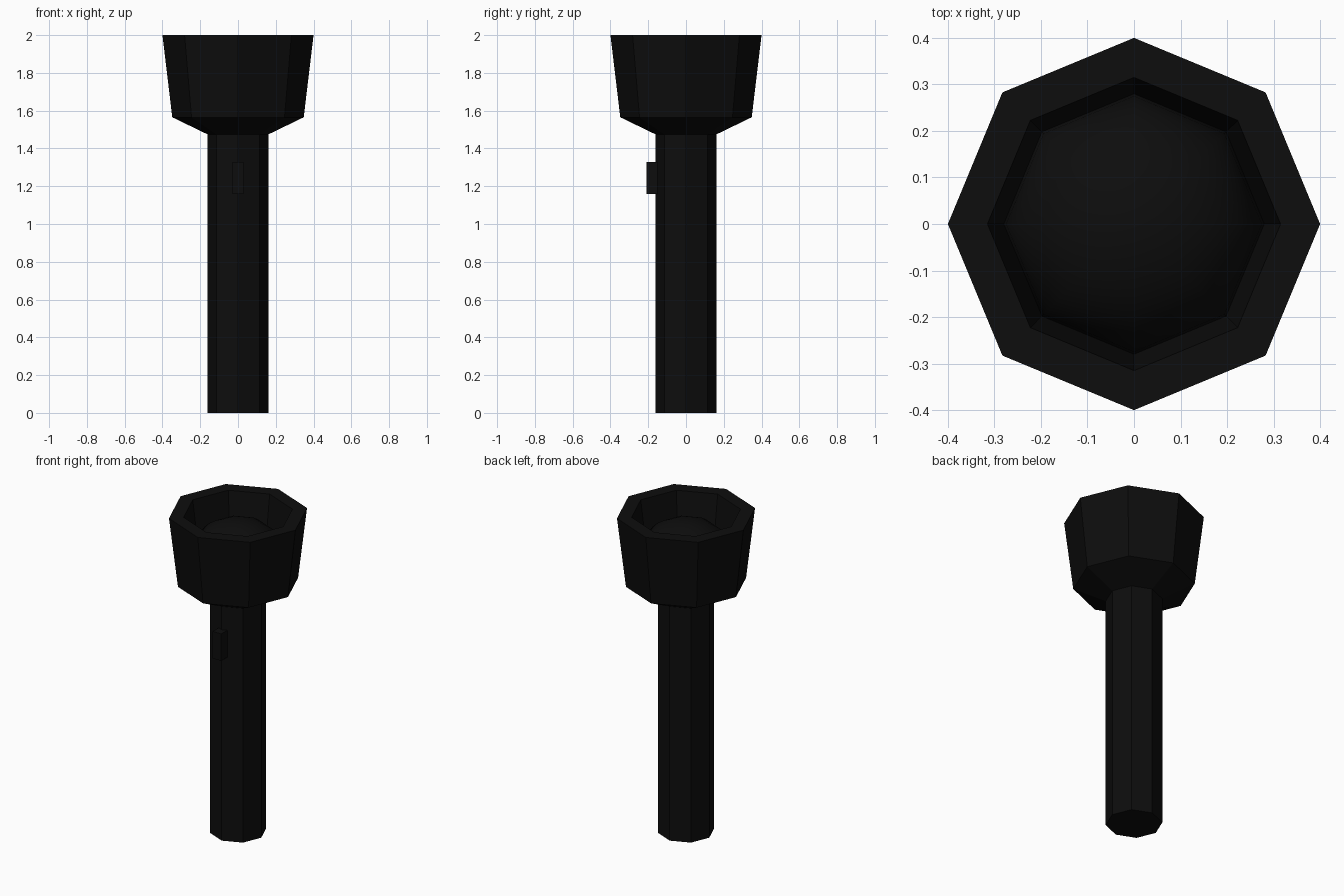
import bpy, bmesh, math

if "Cube" in bpy.data.objects:
    bpy.data.objects.remove(bpy.data.objects["Cube"])

def material(name, rgb):
    m = bpy.data.materials.new(name)
    m.diffuse_color = (*rgb, 1)
    m.use_nodes = True
    m.node_tree.nodes["Principled BSDF"].inputs["Base Color"].default_value = m.diffuse_color
    return m

black = material("matte black", (0.004, 0.004, 0.004))

def lathe(name, profile, sides):
    """Revolve (radius, z) points about z; radius 0 closes to a point."""
    bm = bmesh.new()
    rings = []
    for r, z in profile:
        n = sides if r > 0 else 1
        rings.append([bm.verts.new((r * math.cos(2 * math.pi * i / sides),
                                    r * math.sin(2 * math.pi * i / sides), z)) for i in range(n)])
    for a, b in zip(rings, rings[1:]):
        for i in range(sides):
            quad = [a[i % len(a)], a[(i + 1) % len(a)], b[(i + 1) % len(b)], b[i % len(b)]]
            bm.faces.new(list(dict.fromkeys(quad)))
    me = bpy.data.meshes.new(name)
    bm.to_mesh(me)
    bm.free()
    me.materials.append(black)
    ob = bpy.data.objects.new(name, me)
    bpy.context.collection.objects.link(ob)
    return ob

# Octagonal handle
lathe("handle", [(0, 0), (0.162, 0), (0.162, 1.475), (0, 1.475)], 8)

# Flared head with a recessed opening
lathe("head", [(0, 1.475), (0.162, 1.475), (0.348, 1.565), (0.4, 2.0),
               (0.315, 2.0), (0.28, 1.73), (0, 1.73)], 8)

# Domed lens inside the head
dome = [(0.28 * math.cos(t), 1.73 + 0.22 * math.sin(t))
        for t in (math.pi / 2 * k / 8 for k in range(8))] + [(0, 1.95)]
lens = lathe("lens", dome, 8)
lens.data.shade_smooth()

# Switch on the front of the handle
bpy.ops.mesh.primitive_cube_add(size=1, location=(0, -0.175, 1.243))
switch = bpy.context.object
switch.name = "switch"
switch.scale = (0.06, 0.07, 0.17)
switch.data.materials.append(black)
